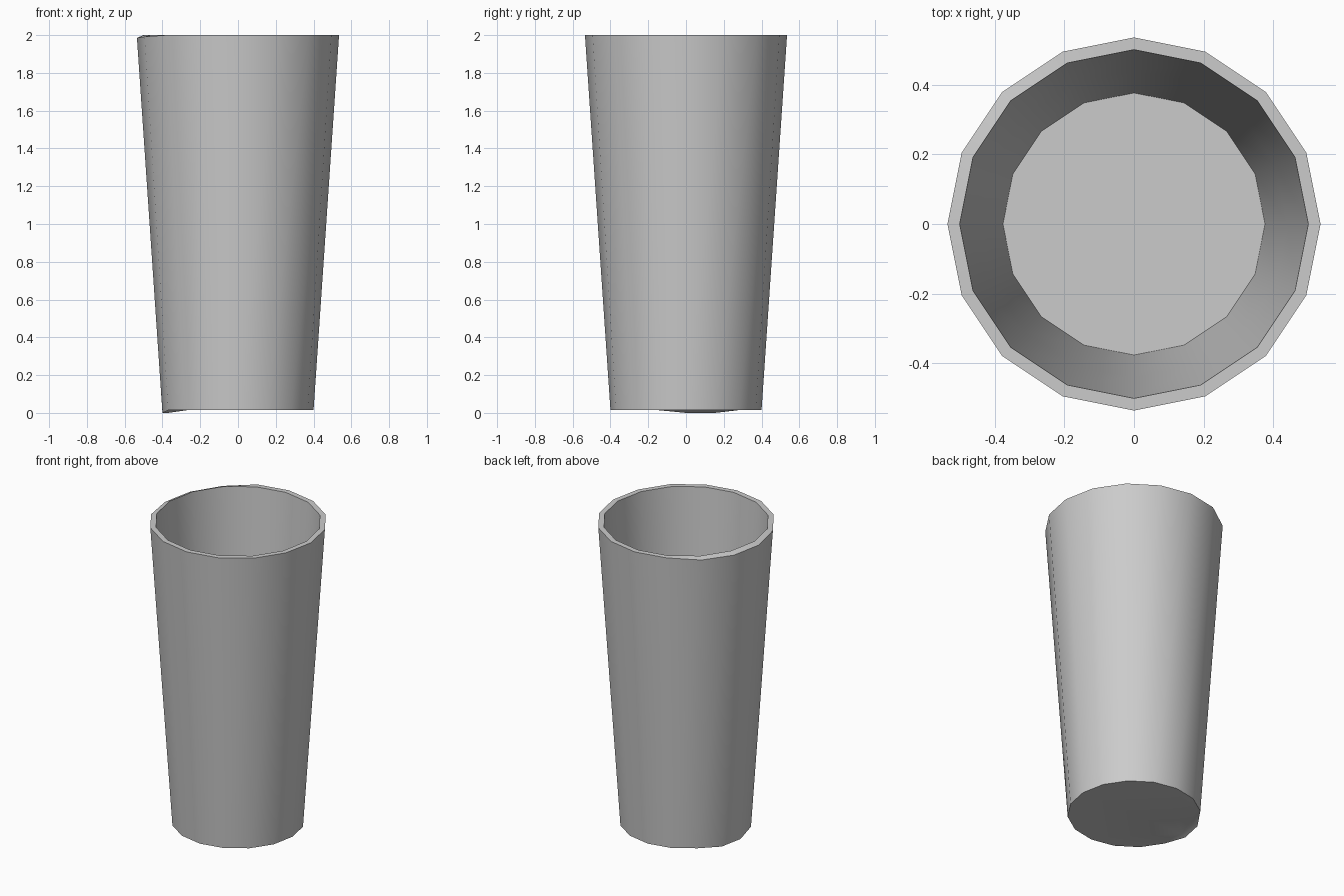
import bpy, bmesh, math

if "Cube" in bpy.data.objects:
    bpy.data.objects.remove(bpy.data.objects["Cube"])

SIDES = 16
# radius, height: underside, outer foot, outer rim, inner rim, inner middle, floor
PROFILE = [(0.375, 0.015), (0.40, 0.015), (0.535, 2.0),
           (0.50, 2.0), (0.44, 1.05), (0.376, 0.04)]
# slight sag of the outer skin on the left side, by side number
FOOT_SAG = {7: 0.015, 8: 0.015}
RIM_SAG = {6: 0.012, 7: 0.015, 8: 0.015, 9: 0.008}

bm = bmesh.new()

# Rings of the cup wall
rings = []
for level, (r, z) in enumerate(PROFILE):
    sag = {1: FOOT_SAG, 2: RIM_SAG}.get(level, {})
    ring = []
    for i in range(SIDES):
        a = 2 * math.pi * i / SIDES
        ring.append(bm.verts.new((r * math.cos(a), r * math.sin(a), z - sag.get(i, 0))))
    rings.append(ring)

# Wall, rim and foot faces
for lower, upper in zip(rings, rings[1:]):
    for i in range(SIDES):
        j = (i + 1) % SIDES
        bm.faces.new((lower[i], lower[j], upper[j], upper[i]))

# Flat underside and inner floor
bm.faces.new(rings[0][::-1])
bm.faces.new(rings[-1])
bmesh.ops.recalc_face_normals(bm, faces=bm.faces)

mesh = bpy.data.meshes.new("cup")
bm.to_mesh(mesh)
bm.free()
cup = bpy.data.objects.new("cup", mesh)
bpy.context.collection.objects.link(cup)

# Smooth sides with crisp rim and foot
bpy.context.view_layer.objects.active = cup
cup.select_set(True)
bpy.ops.object.shade_smooth_by_angle(angle=math.radians(30))
